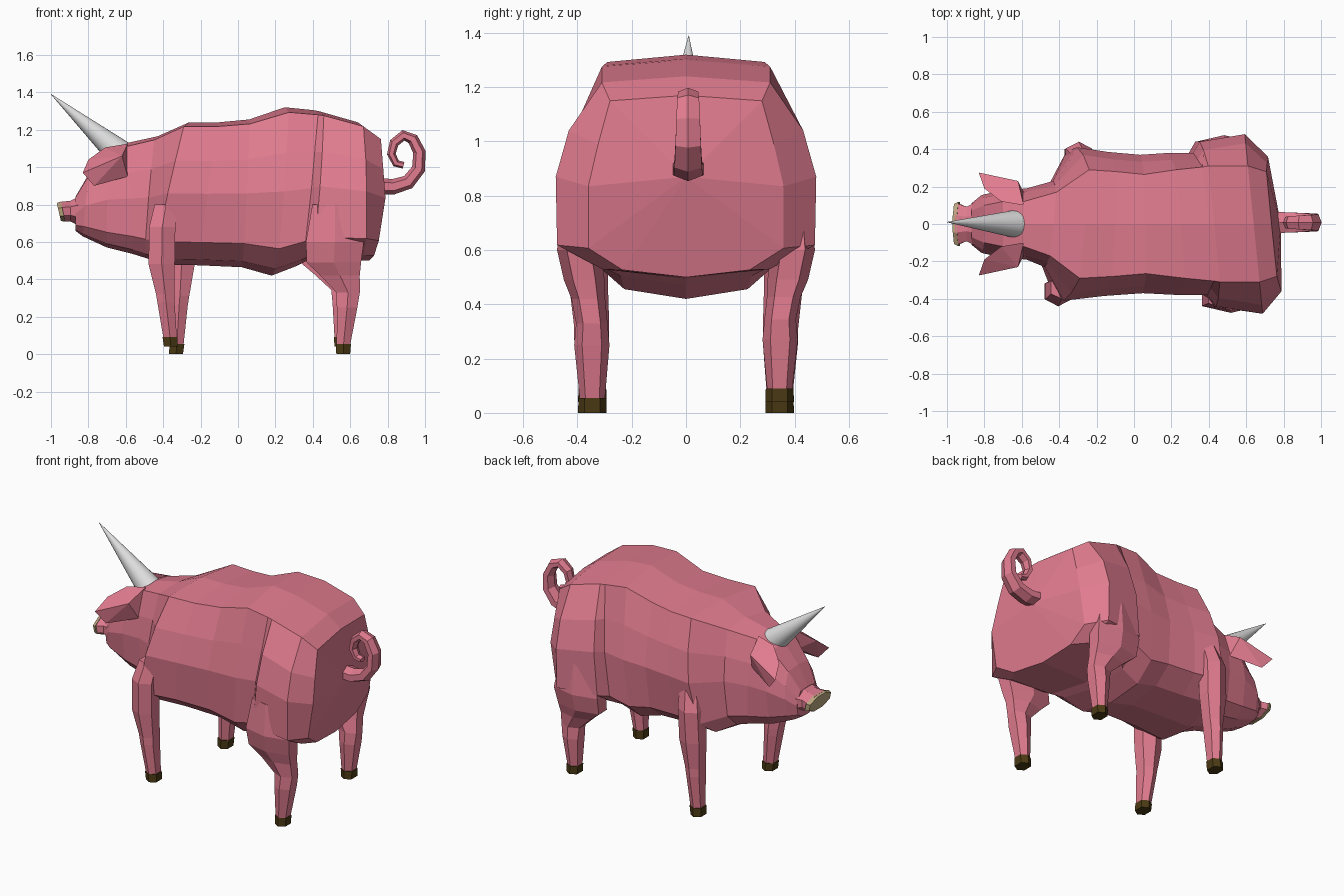
import bpy, bmesh, math
from mathutils import Vector

if "Cube" in bpy.data.objects:
    bpy.data.objects.remove(bpy.data.objects["Cube"])


def material(name, rgb):
    m = bpy.data.materials.new(name)
    m.diffuse_color = (*rgb, 1)
    m.use_nodes = True
    m.node_tree.nodes["Principled BSDF"].inputs["Base Color"].default_value = m.diffuse_color
    return m


PINK = material("pink skin", (0.75, 0.2, 0.275))
BROWN = material("dark brown hoof", (0.07, 0.042, 0.007))
TAN = material("tan nose", (0.5, 0.39, 0.21))
GREY = material("light grey horn", (0.75, 0.75, 0.75))


def finish(bm, name, mat):
    bmesh.ops.recalc_face_normals(bm, faces=bm.faces)
    me = bpy.data.meshes.new(name)
    bm.to_mesh(me)
    bm.free()
    me.materials.append(mat)
    ob = bpy.data.objects.new(name, me)
    bpy.context.collection.objects.link(ob)
    return ob


def loft(name, rings, mat, tip=None):
    """Skin a list of equal-sized point rings, capping both ends."""
    bm = bmesh.new()
    vs = [[bm.verts.new(p) for p in r] for r in rings]
    n = len(vs[0])
    for a, b in zip(vs, vs[1:]):
        for i in range(n):
            bm.faces.new((a[i], a[(i + 1) % n], b[(i + 1) % n], b[i]))
    bm.faces.new(vs[0])
    if tip:
        t = bm.verts.new(tip)
        for i in range(n):
            bm.faces.new((vs[-1][i], vs[-1][(i + 1) % n], t))
    else:
        bm.faces.new(vs[-1])
    return finish(bm, name, mat)


# Body and head: rings of top x, bottom x, top z, bottom z, top/side/lower half widths
BODY = [
    (-0.87, -0.87, 0.84, 0.66, 0.07, 0.11, 0.10),
    (-0.80, -0.83, 0.96, 0.63, 0.10, 0.155, 0.13),
    (-0.70, -0.70, 1.08, 0.57, 0.12, 0.18, 0.16),
    (-0.59, -0.56, 1.13, 0.535, 0.12, 0.19, 0.18),
    (-0.43, -0.48, 1.165, 0.51, 0.17, 0.23, 0.22),
    (-0.26, -0.42, 1.24, 0.48, 0.29, 0.41, 0.39),
    (-0.10, -0.20, 1.24, 0.475, 0.28, 0.385, 0.35),
    (0.06, 0.02, 1.255, 0.465, 0.265, 0.37, 0.34),
    (0.25, 0.18, 1.32, 0.42, 0.29, 0.38, 0.35),
    (0.40, 0.31, 1.305, 0.47, 0.305, 0.38, 0.37),
    (0.43, 0.36, 1.30, 0.495, 0.31, 0.44, 0.44),
    (0.64, 0.64, 1.24, 0.50, 0.31, 0.48, 0.475),
    (0.735, 0.70, 1.17, 0.50, 0.28, 0.36, 0.36),
]


def body_ring(xt, xb, zt, zb, wt, w, wl):
    half = [(0, 1), (wt, .97), (w * .9, .73), (w, .5), (wl, .16), (wl * .65, .04), (0, 0)]
    pts = half + [(-y, f) for y, f in half[-2:0:-1]]
    s = 0 if xt < -0.45 else -0.1 * max(-1, min(1, xt / 0.3))   # walking stance
    bulge = 0.035 if xt > 0.7 else 0
    return [(xb + (xt - xb) * f + s * y + bulge * (1 - abs(2 * f - 1)), y, zb + (zt - zb) * f)
            for y, f in pts]


loft("body", [body_ring(*r) for r in BODY], PINK, tip=(0.785, 0, 0.87))


# Snout and flat nose plate, across the x axis
def nose_ring(x, z, ry, rz, tilt=0.0):
    return [(x + tilt * math.sin(a), ry * math.cos(a), z + rz * math.sin(a))
            for a in [math.tau * i / 8 + math.pi / 8 for i in range(8)]]


loft("snout", [nose_ring(-0.84, .765, .13, .09), nose_ring(-0.895, .765, .10, .06),
               nose_ring(-0.945, .762, .12, .056, -.012)], PINK)
loft("nose", [nose_ring(-0.935, .762, .128, .058, -.012),
              nose_ring(-0.958, .76, .115, .052, -.012)], TAN)


# Ears: thick wedges, mirrored
EAR = [(-.59, .10, 1.125), (-.59, .17, .95), (-.62, .23, 1.06), (-.83, .275, .97),
       (-.77, .25, .90), (-.80, .19, 1.04), (-.71, .12, 1.105), (-.70, .14, .98)]
for side, label in ((1, "left"), (-1, "right")):
    bm = bmesh.new()
    for x, y, z in EAR:
        bm.verts.new((x, side * y, z))
    bmesh.ops.convex_hull(bm, input=bm.verts)
    bmesh.ops.dissolve_limit(bm, angle_limit=math.radians(4), verts=bm.verts, edges=bm.edges)
    finish(bm, label + "_ear", PINK)


# Horn: smooth cone leaning forward
base, tip = Vector((-.635, 0, 1.075)), Vector((-1.0, .01, 1.39))
bm = bmesh.new()
bmesh.ops.create_cone(bm, cap_ends=True, segments=24, radius1=.075, radius2=.001,
                      depth=(tip - base).length)
horn = finish(bm, "horn", GREY)
horn.location = (base + tip) / 2
horn.rotation_mode = 'QUATERNION'
horn.rotation_quaternion = (tip - base).to_track_quat('Z', 'Y')
for p in horn.data.polygons:
    p.use_smooth = len(p.vertices) < 5


# Legs: rings of z, x, y, x radius, y radius
FRONT = [(.80, -.33, .34, .06, .06), (.68, -.35, .36, .07, .08), (.48, -.355, .36, .07, .072),
         (.31, -.35, .348, .05, .065), (.26, -.35, .348, .046, .065), (.05, -.345, .345, .036, .046)]
REAR = [(.80, .50, .38, .12, .08), (.60, .50, .395, .155, .08), (.49, .495, .375, .145, .075),
        (.42, .53, .36, .105, .062), (.33, .575, .347, .063, .058), (.25, .572, .347, .055, .065),
        (.05, .558, .345, .036, .046)]


def leg_ring(z, x, y, rx, ry, side, lean, lift):
    cx = x + lean * side * min(1.0, .25 + z * 1.5)
    k = ((1, .55), (0, 1), (-1, .55), (-1, -.55), (0, -1), (1, -.55))
    return [(cx + a * rx, side * (y + b * ry), z + lift * max(0, 1 - z / .5)) for a, b in k]


for part, table, lean in (("front", FRONT, .055), ("rear", REAR, -.018)):
    for side, label in ((1, "left"), (-1, "right")):
        lift = .04 if (side == 1) == (part == "rear") else 0.0
        args = (side, lean, lift)
        loft(f"{part}_{label}_leg", [leg_ring(*r, *args) for r in table], PINK)
        x, y = table[-1][1:3]
        loft(f"{part}_{label}_hoof", [leg_ring(.055, x, y, .04, .051, *args),
                                      leg_ring(0, x, y, .037, .053, *args)], BROWN)


# Curly tail: hexagonal tube along a spiral in the xz plane
TAIL = [(.74, .90), (.83, .895), (.91, .92), (.965, .99), (.97, 1.08), (.935, 1.15), (.885, 1.17),
        (.835, 1.13), (.82, 1.07), (.845, 1.02), (.885, 1.01)]
rings = []
for i, (x, z) in enumerate(TAIL):
    p, q = TAIL[max(i - 1, 0)], TAIL[min(i + 1, len(TAIL) - 1)]
    t = Vector((q[0] - p[0], 0, q[1] - p[1])).normalized()
    nrm = Vector((-t.z, 0, t.x))
    r = .044 - .0026 * i
    rings.append([Vector((x, .008, z)) + nrm * r * math.cos(a) + Vector((0, r * 1.5 * math.sin(a), 0))
                  for a in [math.tau * k / 6 for k in range(6)]])
loft("tail", rings, PINK)
